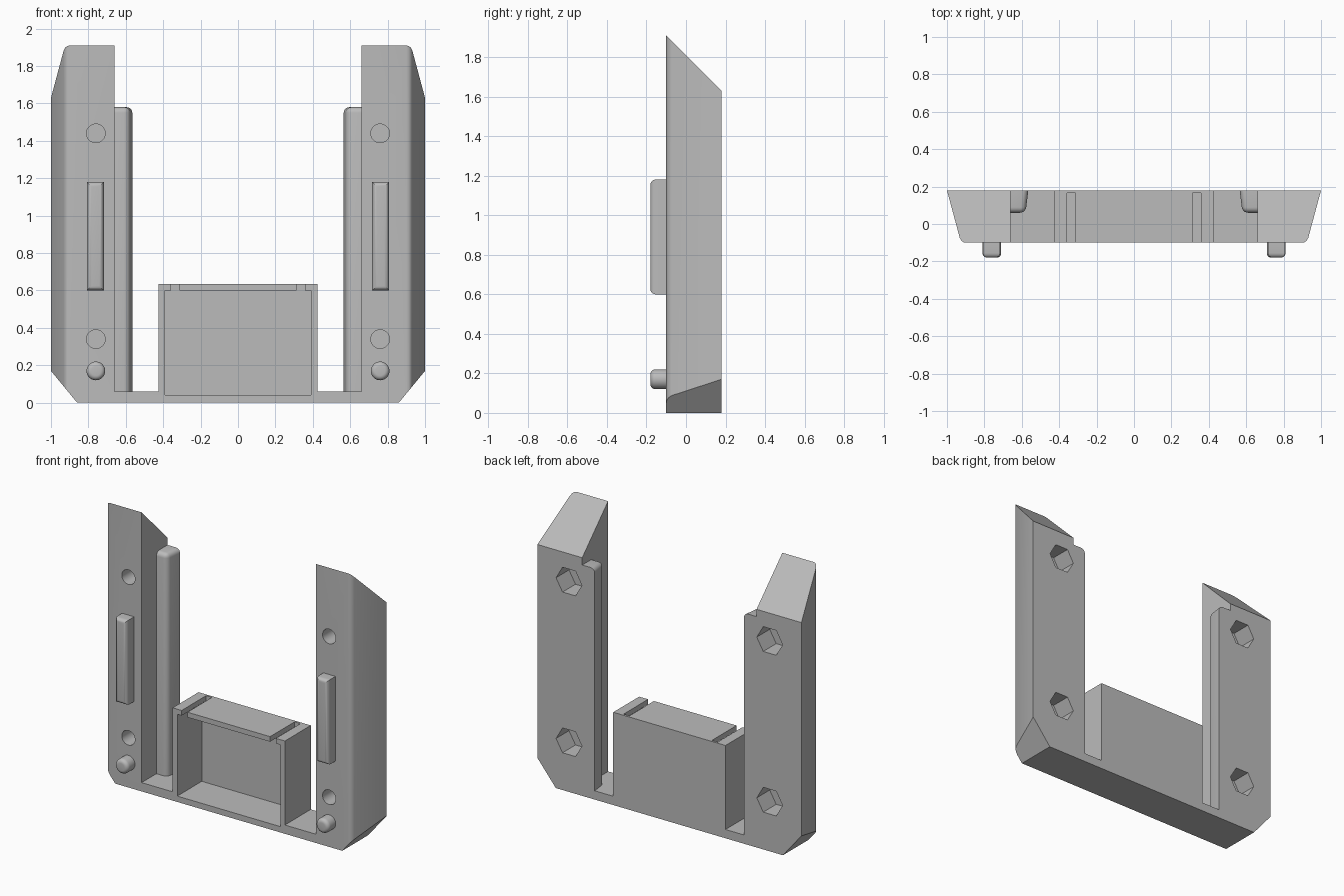
import bpy, bmesh, math
from mathutils import Matrix, Vector

if "Cube" in bpy.data.objects:
    bpy.data.objects.remove(bpy.data.objects["Cube"])

grey = bpy.data.materials.new("light grey")
grey.use_nodes = True
COLOUR = (0.5, 0.5, 0.5, 1)
grey.diffuse_color = COLOUR
grey.node_tree.nodes["Principled BSDF"].inputs["Base Color"].default_value = COLOUR

FRONT, BACK = -0.10, 0.18
ARM_IN = 0.66
BOLT_X = 0.76


def make(name, bm, mirror=False):
    bmesh.ops.recalc_face_normals(bm, faces=bm.faces)
    mesh = bpy.data.meshes.new(name)
    bm.to_mesh(mesh)
    bm.free()
    mesh.materials.append(grey)
    ob = bpy.data.objects.new(name, mesh)
    bpy.context.collection.objects.link(ob)
    if mirror:
        ob.modifiers.new("mirror", 'MIRROR')
    return ob


def box(lo, hi):
    bm = bmesh.new()
    size = Vector(hi) - Vector(lo)
    mid = (Vector(hi) + Vector(lo)) / 2
    bmesh.ops.create_cube(bm, size=1, matrix=Matrix.Translation(mid) @ Matrix.Diagonal((*size, 1)))
    return bm


def prism(points, offset):
    bm = bmesh.new()
    face = bm.faces.new([bm.verts.new(p) for p in points])
    new = bmesh.ops.extrude_face_region(bm, geom=[face])["geom"]
    bmesh.ops.translate(bm, vec=offset, verts=[v for v in new if isinstance(v, bmesh.types.BMVert)])
    return bm


def rod(x, z, r, y0, y1, sides):
    bm = bmesh.new()
    place = Matrix.Translation((x, (y0 + y1) / 2, z)) @ Matrix.Rotation(math.pi / 2, 4, 'X')
    # Quarter turn about the axis puts hexagon corners on the sides
    place = place @ Matrix.Rotation(math.pi / 2, 4, 'Z')
    bmesh.ops.create_cone(bm, cap_ends=True, segments=sides, radius1=r, radius2=r,
                          depth=y1 - y0, matrix=place)
    return bm


def round_edges(bm, radius, rule):
    chosen = [e for e in bm.edges if rule((e.verts[0].co + e.verts[1].co) / 2, e)]
    bmesh.ops.bevel(bm, geom=chosen, offset=radius, segments=5, profile=0.5, affect='EDGES')


def smooth(ob, angle=30):
    bpy.ops.object.select_all(action='DESELECT')
    ob.select_set(True)
    bpy.context.view_layer.objects.active = ob
    bpy.ops.object.shade_smooth_by_angle(angle=math.radians(angle))


# Frame block: tapered plan with rounded front corners, raised to full height
side = [(0.90, FRONT), (0.913, -0.097), (0.924, -0.088), (0.932, -0.073), (1.0, BACK)]
plan = [(x, y, 0) for x, y in side] + [(-x, y, 0) for x, y in reversed(side)]
bm = prism(plan, (0, 0, 1.91))

# Sloped top and chamfered bottom corners
planes = [((0, FRONT, 1.91), (0, 1, 1))]
planes += [((s * 0.86, 0, 0), (s * 0.17, 0, -0.14)) for s in (1, -1)]
for point, normal in planes:
    cut = bmesh.ops.bisect_plane(bm, geom=bm.verts[:] + bm.edges[:] + bm.faces[:],
                                 plane_co=point, plane_no=normal, clear_outer=True)
    bmesh.ops.holes_fill(bm, edges=[e for e in bm.edges if e.is_boundary])
bmesh.ops.dissolve_degenerate(bm, dist=1e-5, edges=bm.edges)
frame = make("frame", bm)

# Cutters: opening between arms, tray cavity, top slots, bolt holes and nut pockets
half = [(ARM_IN, 2.1), (ARM_IN, 0.06), (0.425, 0.06), (0.425, 0.635)]
outline = half + [(-x, z) for x, z in reversed(half)]
cutters = [
    ("opening_cutter", prism([(x, -0.4, z) for x, z in outline], (0, 0.8, 0))),
    ("cavity_cutter", box((-0.39, -0.3, 0.04), (0.39, 0.165, 0.60))),
]
for s in (-1, 1):
    cutters.append(("slot_cutter", box((s * 0.335 - 0.022, -0.3, 0.58),
                                       (s * 0.335 + 0.022, 0.165, 0.7))))
    for z in (0.34, 1.44):
        cutters.append(("bolt_hole_cutter", rod(s * BOLT_X, z, 0.05, -0.3, 0.025, 32)))
        cutters.append(("nut_pocket_cutter", rod(s * BOLT_X, z, 0.098, 0.04, 0.4, 6)))

bpy.context.view_layer.objects.active = frame
for name, cutter in cutters:
    tool = make(name, cutter)
    mod = frame.modifiers.new(name, 'BOOLEAN')
    mod.operation, mod.solver, mod.object = 'DIFFERENCE', 'EXACT', tool
    bpy.ops.object.modifier_apply(modifier=mod.name)
    bpy.data.objects.remove(tool)
smooth(frame)

# Inner rails: slightly tapered, rounded on the inner, front and top edges
bm = box((0.565, 0.06, 0.06), (ARM_IN, BACK, 1.58))
for v in bm.verts:
    if v.co.y < 0.1 and v.co.x < 0.6:
        v.co.x += 0.015
round_edges(bm, 0.03, lambda m, e: m.x < 0.65 and m.y < 0.17 and m.z > 0.07)
smooth(make("inner_rails", bm, mirror=True))

# Front ridges
bm = box((0.717, -0.18, 0.60), (0.808, FRONT, 1.18))
round_edges(bm, 0.025, lambda m, e: m.y < -0.17)
smooth(make("front_ridges", bm, mirror=True))

# Round locating pegs
bm = rod(BOLT_X, 0.17, 0.05, -0.18, FRONT, 32)
round_edges(bm, 0.025, lambda m, e: m.y < -0.17)
smooth(make("locating_pegs", bm, mirror=True))
